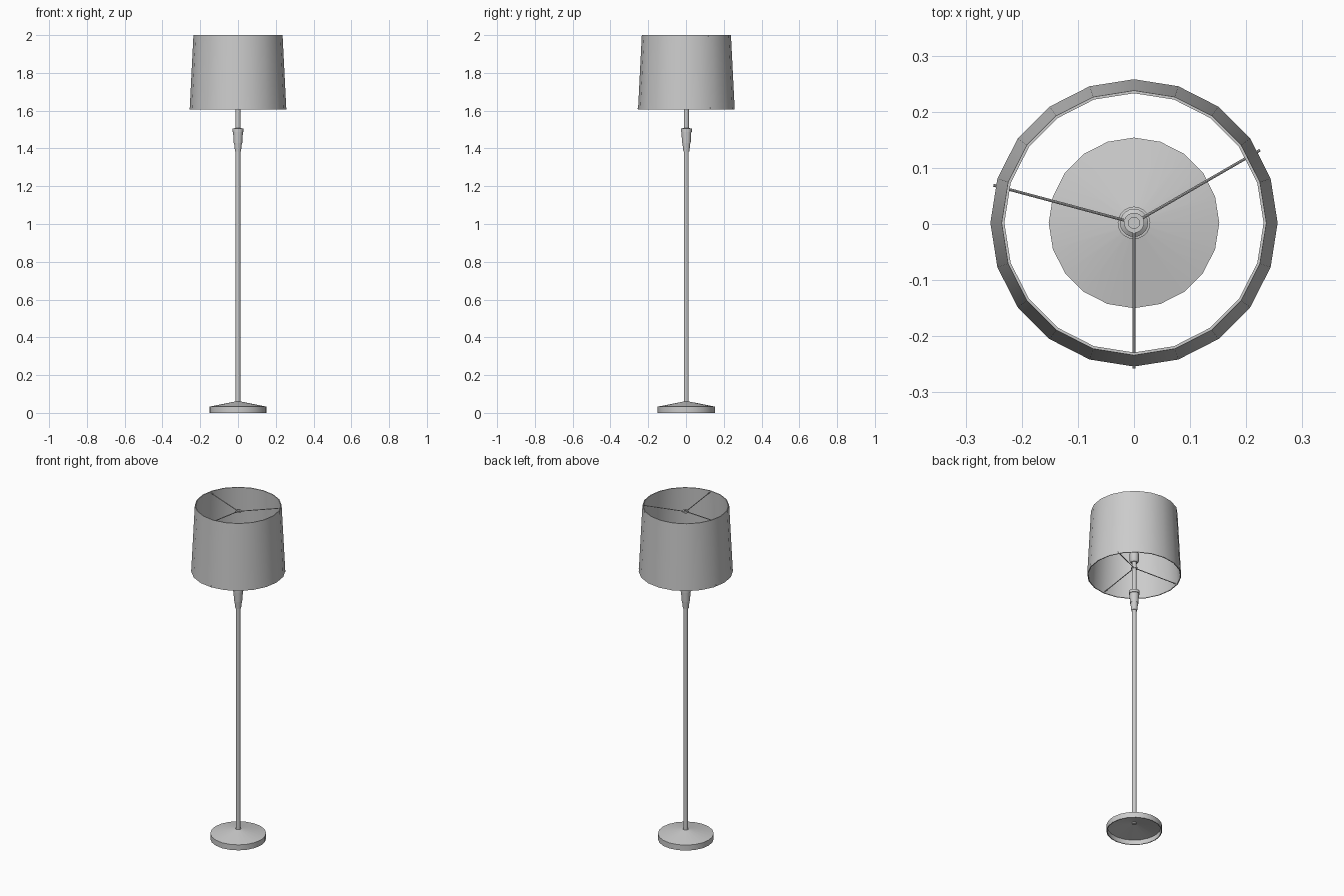
import bpy
import math
from mathutils import Vector

SIDES = 20
OFFSET_Y = 0.002

cube = bpy.data.objects.get("Cube")
if cube:
    bpy.data.objects.remove(cube, do_unlink=True)

# Single painted-metal and fabric colour
grey = bpy.data.materials.new("light_grey")
grey.use_nodes = True
colour = (0.6, 0.6, 0.6, 1)
grey.diffuse_color = colour
grey.node_tree.nodes["Principled BSDF"].inputs["Base Color"].default_value = colour


def finish(obj):
    obj.data.materials.append(grey)
    bpy.ops.object.select_all(action="DESELECT")
    obj.select_set(True)
    bpy.context.view_layer.objects.active = obj
    bpy.ops.object.shade_smooth_by_angle(angle=math.radians(35))
    return obj


def lathe(name, profile, sides=SIDES, closed=False):
    """Revolve (radius, height) points, listed upward along the outside."""
    verts, faces = [], []
    for r, z in profile:
        for i in range(sides):
            a = math.tau * i / sides
            verts.append((r * math.cos(a), r * math.sin(a) + OFFSET_Y, z))
    n = len(profile)
    for k in range(n if closed else n - 1):
        low, high = k * sides, (k + 1) % n * sides
        for i in range(sides):
            j = (i + 1) % sides
            faces.append((low + i, low + j, high + j, high + i))
    if not closed:
        faces.append(tuple(reversed(range(sides))))
        faces.append(tuple(range((n - 1) * sides, n * sides)))
    mesh = bpy.data.meshes.new(name)
    mesh.from_pydata(verts, [], faces)
    obj = bpy.data.objects.new(name, mesh)
    bpy.context.collection.objects.link(obj)
    return finish(obj)


def wire(name, start, end, radius=0.0025):
    start, end = Vector(start), Vector(end)
    axis = end - start
    bpy.ops.mesh.primitive_cylinder_add(vertices=8, radius=radius, depth=axis.length,
                                        location=(start + end) / 2)
    obj = bpy.context.object
    obj.name = name
    obj.rotation_euler = axis.to_track_quat("Z", "Y").to_euler()
    return finish(obj)


# Hollow foot: outer rim, shallow cone, then back down the inside
lathe("base", [(0.152, 0), (0.152, 0.033), (0.015, 0.06),
               (0.01, 0.052), (0.147, 0.028), (0.147, 0)], closed=True)

# Pole with its stepped collar
lathe("pole", [(0.0125, 0.045), (0.0125, 1.4)], 16)
lathe("collar", [(0.016, 1.385), (0.021, 1.43), (0.023, 1.43), (0.026, 1.488),
                 (0.029, 1.488), (0.029, 1.505), (0.014, 1.508)])

# Upper stem and lamp holder inside the shade
lathe("stem", [(0.0135, 1.5), (0.0135, 1.69)], 16)
lathe("socket", [(0.018, 1.685), (0.025, 1.695), (0.025, 1.74), (0.018, 1.745), (0.018, 1.78)])

# Tapered open shade with a thin wall
lathe("shade", [(0.256, 1.605), (0.236, 2.0), (0.231, 2.0), (0.251, 1.605)], closed=True)

# Upper and lower wire carriers, each with a ring and three spokes
for level, hub_z, rim_z, reach in (("upper", 1.965, 1.992, 0.234), ("lower", 1.65, 1.612, 0.259)):
    lathe(level + "_hub", [(0.018, hub_z - 0.004), (0.018, hub_z + 0.004),
                           (0.01, hub_z + 0.004), (0.01, hub_z - 0.004)], closed=True)
    for number, degrees in enumerate((-90, 30, 165), 1):
        a = math.radians(degrees)
        c, s = math.cos(a), math.sin(a)
        wire(f"{level}_spoke_{number}", (0.014 * c, 0.014 * s + OFFSET_Y, hub_z),
             (reach * c, reach * s + OFFSET_Y, rim_z))
